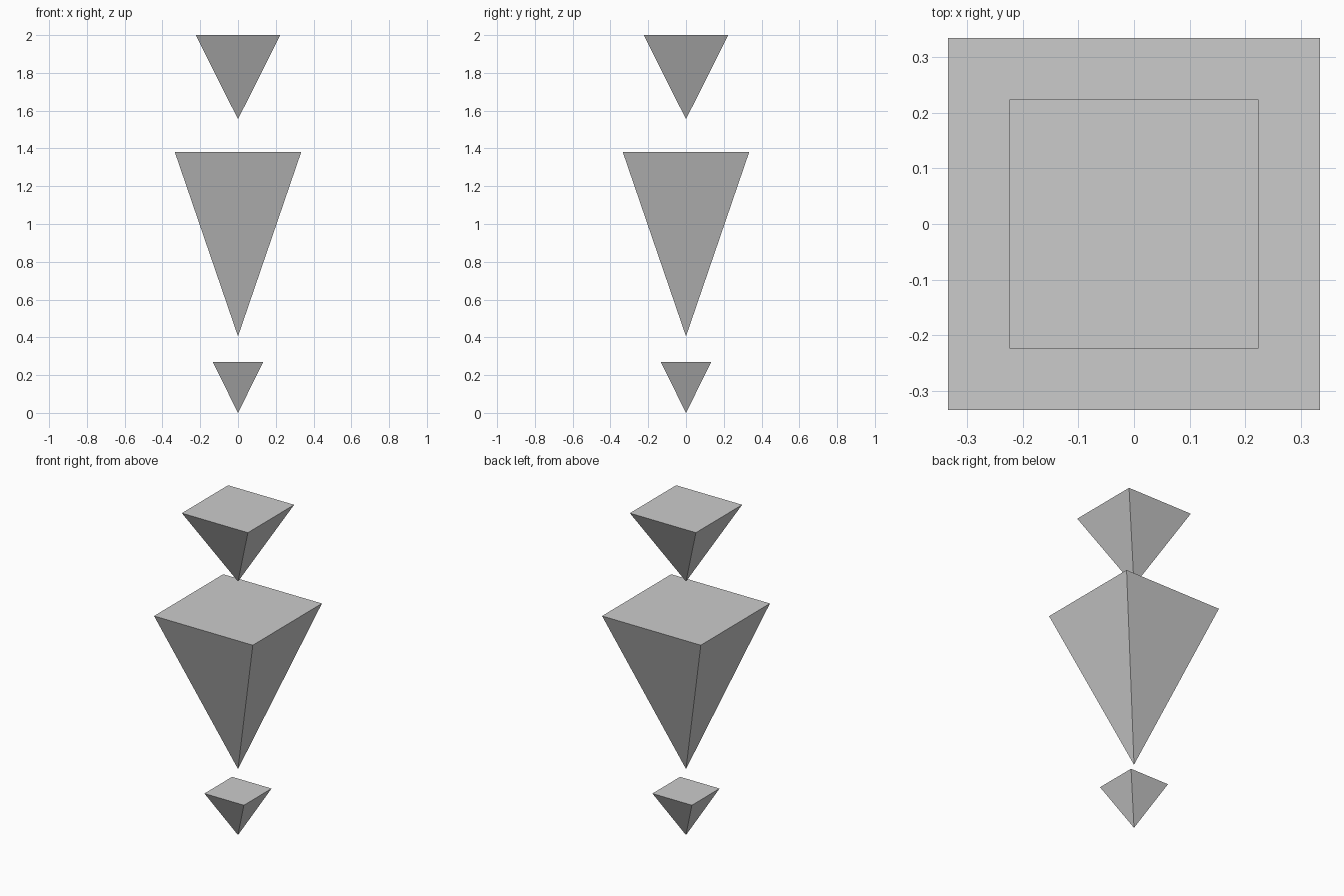
import bpy, bmesh
from math import pi, sqrt
from mathutils import Matrix

if "Cube" in bpy.data.objects:
    bpy.data.objects.remove(bpy.data.objects["Cube"])


def inverted_pyramid(name, half_width, z_tip, z_top):
    """Square pyramid hanging point-down, flat base on top."""
    bm = bmesh.new()
    place = Matrix.Translation((0, 0, (z_tip + z_top) / 2)) @ Matrix.Rotation(pi / 4, 4, 'Z')
    bmesh.ops.create_cone(bm, cap_ends=True, segments=4, radius1=0,
                          radius2=half_width * sqrt(2), depth=z_top - z_tip, matrix=place)
    bmesh.ops.remove_doubles(bm, verts=bm.verts, dist=0.0001)
    bmesh.ops.recalc_face_normals(bm, faces=bm.faces)
    mesh = bpy.data.meshes.new(name)
    bm.to_mesh(mesh)
    bm.free()
    bpy.context.collection.objects.link(bpy.data.objects.new(name, mesh))


# Three floating spikes stacked along the vertical axis
inverted_pyramid("lower_spike", 0.134, 0.0, 0.27)
inverted_pyramid("middle_spike", 0.335, 0.405, 1.382)
inverted_pyramid("upper_spike", 0.224, 1.555, 2.0)
